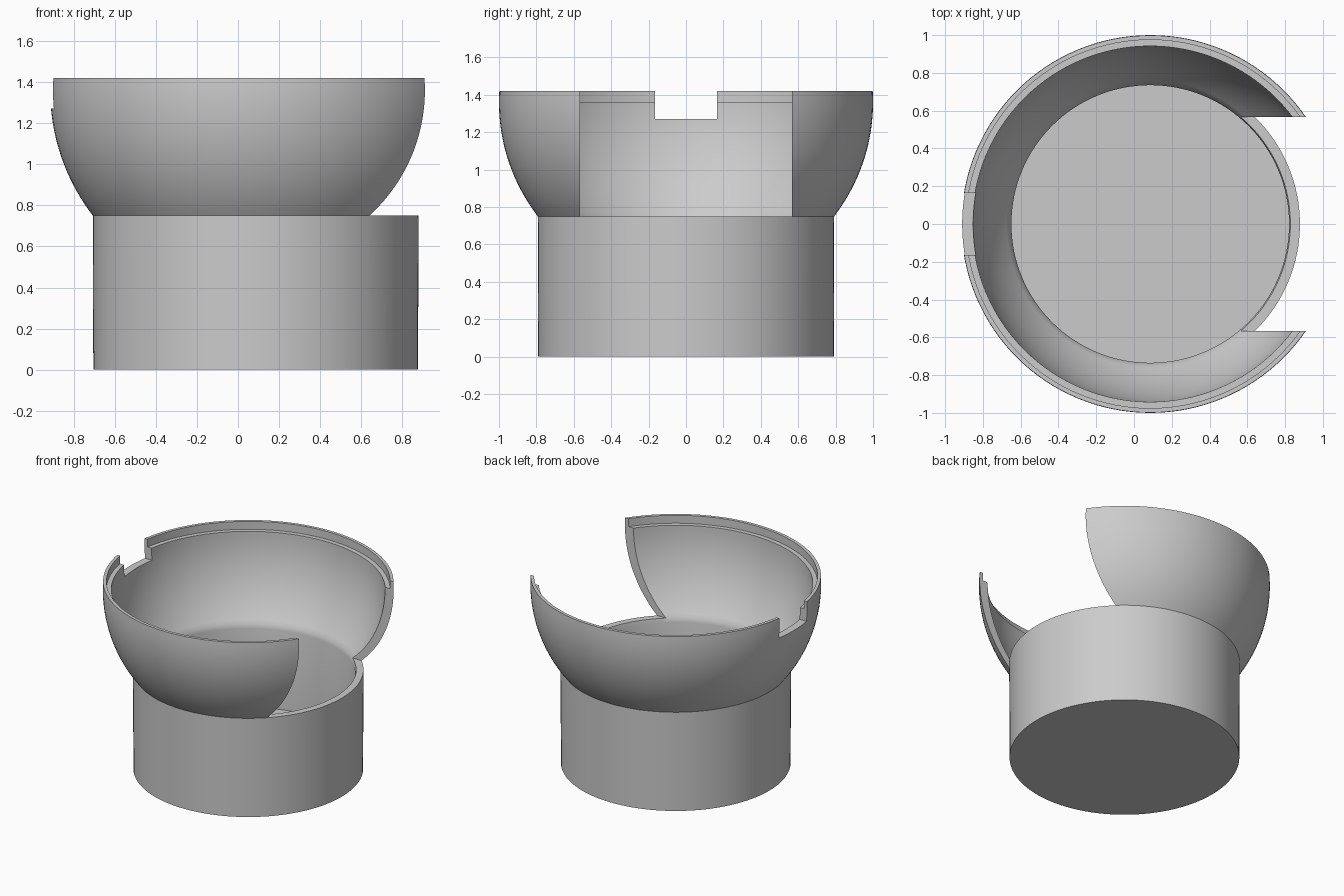
import bpy
import bmesh
from math import asin, cos, sin, pi
from mathutils import Matrix, Vector

cube = bpy.data.objects.get("Cube")
if cube:
    bpy.data.objects.remove(cube)

AXIS_X = 0.086      # the round axis sits off centre because of the open side
BASE_TOP = 0.75
CENTRE_Z = 1.36     # height of the bowl's widest point
TOP = 1.42
SEGMENTS = 128

grey = bpy.data.materials.new("plain grey")
grey.use_nodes = True
colour = (0.6, 0.6, 0.6, 1)
grey.diffuse_color = colour
grey.node_tree.nodes["Principled BSDF"].inputs["Base Color"].default_value = colour


def add_object(name, bm):
    mesh = bpy.data.meshes.new(name)
    bm.to_mesh(mesh)
    bm.free()
    obj = bpy.data.objects.new(name, mesh)
    bpy.context.collection.objects.link(obj)
    return obj


def lathe(name, profile):
    bm = bmesh.new()
    verts = [bm.verts.new((r, 0, z)) for r, z in profile]
    edges = [bm.edges.new(pair) for pair in zip(verts, verts[1:])]
    bmesh.ops.spin(bm, geom=verts + edges, cent=(0, 0, 0), axis=(0, 0, 1),
                   angle=2 * pi, steps=SEGMENTS, use_duplicate=False)
    bmesh.ops.remove_doubles(bm, verts=bm.verts, dist=0.0005)
    bmesh.ops.recalc_face_normals(bm, faces=bm.faces)
    bmesh.ops.translate(bm, verts=bm.verts, vec=(AXIS_X, 0, 0))
    return add_object(name, bm)


def box(name, low, high):
    low, high = Vector(low), Vector(high)
    bm = bmesh.new()
    bmesh.ops.create_cube(bm, size=1, matrix=Matrix.Translation((low + high) / 2)
                          @ Matrix.Diagonal((high - low).to_4d()))
    obj = add_object(name, bm)
    obj.hide_render = True
    return obj


def arc(radius, depth, z_from, z_to, steps=20):
    # quarter-ellipse wall of the bowl between two heights
    a, b = (asin((z - CENTRE_Z) / depth) for z in (z_from, z_to))
    angles = [a + (b - a) * i / steps for i in range(steps + 1)]
    return [(radius * cos(t), CENTRE_Z + depth * sin(t)) for t in angles]


# Hollow base, bowl wall and stepped lip as one turned body
profile = [(0, 0), (0.79, 0)]
profile += arc(1.0, 1.0, BASE_TOP, TOP)
profile += [(0.975, TOP), (0.975, CENTRE_Z)]
profile += arc(0.942, 0.99, CENTRE_Z, BASE_TOP)
profile += [(0.735, 0.72), (0.735, 0.12), (0, 0.12)]
body = lathe("bowl_on_base", profile)
body.data.materials.append(grey)

# Wide opening on one side, small notch in the opposite rim
cutters = [box("opening_cutter", (AXIS_X, -0.567, BASE_TOP), (1.5, 0.567, 2)),
           box("notch_cutter", (-1.5, -0.165, 1.27), (-0.5, 0.165, 2))]
bpy.ops.object.select_all(action="DESELECT")
body.select_set(True)
bpy.context.view_layer.objects.active = body
for cutter in cutters:
    cut = body.modifiers.new(cutter.name, "BOOLEAN")
    cut.operation = "DIFFERENCE"
    cut.solver = "EXACT"
    cut.object = cutter
    bpy.ops.object.modifier_apply(modifier=cut.name)
    bpy.data.objects.remove(cutter)

bpy.ops.object.shade_smooth_by_angle(angle=pi / 6)
